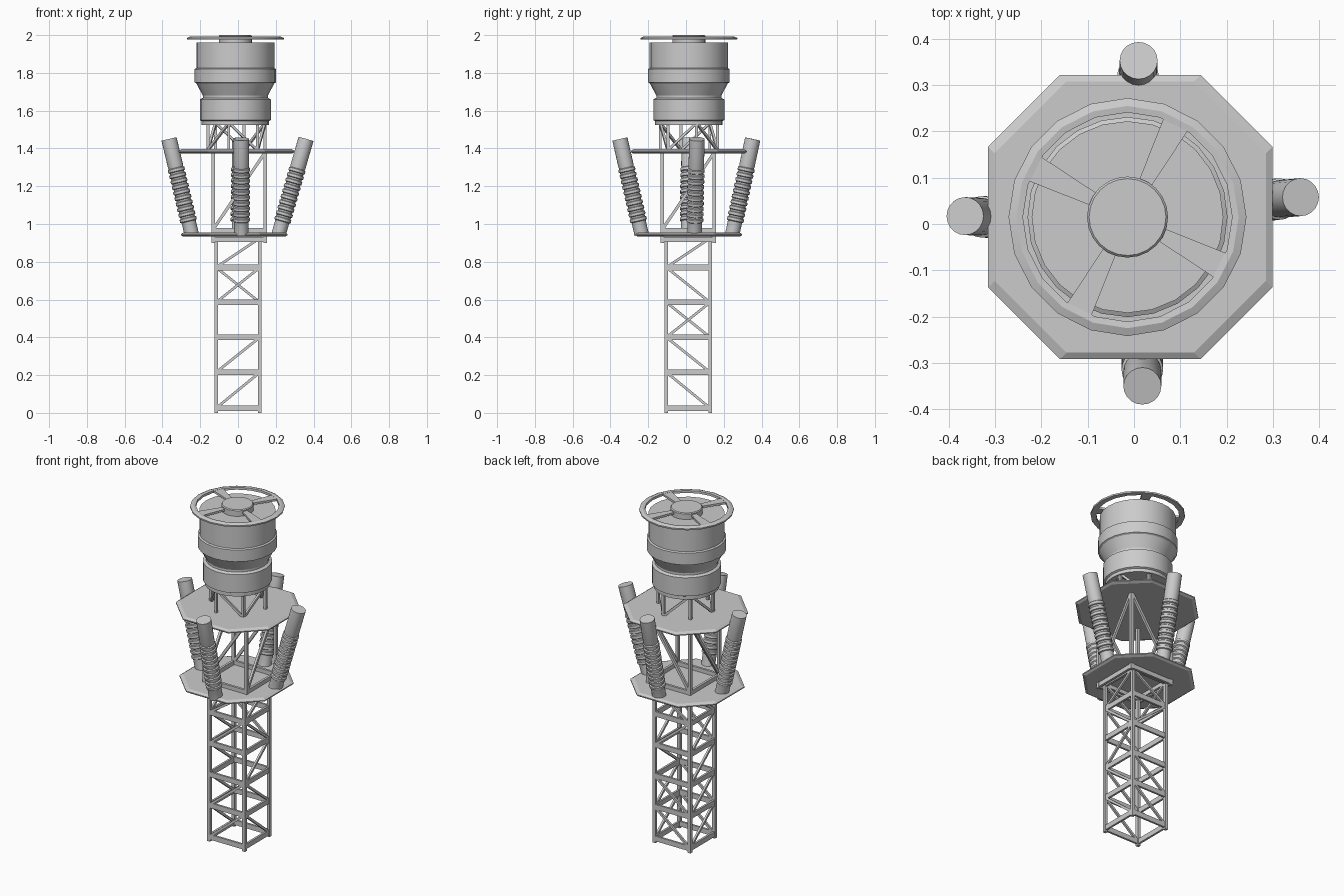
import bpy, bmesh, math
from mathutils import Vector, Matrix

if "Cube" in bpy.data.objects:
    bpy.data.objects.remove(bpy.data.objects["Cube"])


def finish(name, bm, smooth=False):
    bmesh.ops.recalc_face_normals(bm, faces=bm.faces)
    me = bpy.data.meshes.new(name)
    bm.to_mesh(me)
    bm.free()
    ob = bpy.data.objects.new(name, me)
    bpy.context.collection.objects.link(ob)
    if smooth:
        bpy.ops.object.select_all(action='DESELECT')
        ob.select_set(True)
        bpy.context.view_layer.objects.active = ob
        bpy.ops.object.shade_smooth_by_angle(angle=math.radians(28))
    return ob


def beam(bm, a, b, w, h):
    """Box from a to b, w wide sideways and h deep."""
    a, b = Vector(a), Vector(b)
    d = (b - a).normalized()
    ref = Vector((0, 1, 0)) if abs(d.z) > 0.999 else Vector((0, 0, 1))
    side = d.cross(ref).normalized()
    up = side.cross(d)
    rot = Matrix((side, up, d)).transposed().to_4x4()
    m = Matrix.Translation((a + b) / 2) @ rot @ Matrix.Diagonal((w, h, (b - a).length, 1))
    bmesh.ops.create_cube(bm, size=1, matrix=m)


def loft(bm, rings, closed=False):
    rings = [[bm.verts.new(p) for p in r] for r in rings]
    n = len(rings[0])
    pairs = list(zip(rings, rings[1:]))
    if closed:
        pairs.append((rings[-1], rings[0]))
    for r, s in pairs:
        for i in range(n):
            j = (i + 1) % n
            bm.faces.new((r[i], r[j], s[j], s[i]))
    if not closed:
        bm.faces.new(rings[0])
        bm.faces.new(rings[-1])


def lathe(name, profile, n, origin, axis=(0, 0, 1), closed=False):
    q = Vector((0, 0, 1)).rotation_difference(Vector(axis).normalized())
    o = Vector(origin)
    bm = bmesh.new()
    loft(bm, [[o + q @ Vector((r * math.cos(math.tau * i / n), r * math.sin(math.tau * i / n), z))
               for i in range(n)] for r, z in profile], closed)
    return finish(name, bm, True)


def octagon(cx, cy, a, cut, z):
    c = a - cut
    return [(cx + x, cy + y, z) for x, y in
            ((a, -c), (a, c), (c, a), (-c, a), (-a, c), (-a, -c), (-c, -a), (c, -a))]


def corners(cx, cy, h):
    # order: front-left, front-right, back-right, back-left
    return [(cx - h, cy - h), (cx + h, cy - h), (cx + h, cy + h), (cx - h, cy + h)]


# Lattice tower
T = corners(0, 0.012, 0.116)
LEVELS = [0.025, 0.215, 0.4, 0.585, 0.77, 0.925]
bm = bmesh.new()
for x, y in T:
    beam(bm, (x, y, 0), (x, y, 0.94), 0.018, 0.018)
finish("tower_legs", bm)

bm = bmesh.new()
for z in LEVELS:
    for i in range(4):
        beam(bm, (*T[i], z), (*T[(i + 1) % 4], z), 0.012, 0.03)
finish("tower_horizontals", bm)

# Each string lists the five bays of one face: u rises along the face, d falls
bm = bmesh.new()
for i, bays in enumerate(("uu.uu", "dduDu".lower(), "dd.ud", "uuuud")):
    p, q = T[i], T[(i + 1) % 4]
    for k, c in enumerate(bays):
        lo, hi = LEVELS[k], LEVELS[k + 1]
        if c == "u":
            beam(bm, (*p, lo), (*q, hi), 0.012, 0.014)
        elif c == "d":
            beam(bm, (*p, hi), (*q, lo), 0.012, 0.014)
finish("tower_diagonals", bm)

# Octagonal decks with chamfered rims
for name, cx, cy, a, cut, z in (("lower_deck", -0.02, 0.015, 0.282, 0.145, 0.945),
                                ("upper_deck", -0.008, 0.015, 0.307, 0.155, 1.385)):
    bm = bmesh.new()
    loft(bm, [octagon(cx, cy, a - s, cut, z + dz)
              for s, dz in ((0.012, -0.012), (0, -0.004), (0, 0.002), (0.014, 0.011))])
    finish(name, bm)

# Cage between the decks
C = corners(0.006, 0.012, 0.138)
bm = bmesh.new()
for i, (x, y) in enumerate(C):
    n = C[(i + 1) % 4]
    beam(bm, (x, y, 0.9), (x, y, 1.385), 0.018, 0.018)
    for z in (0.918, 0.967):
        beam(bm, (x, y, z), (*n, z), 0.014, 0.026)
    lo, hi = ((x, y), n) if i < 2 else (n, (x, y))
    beam(bm, (*lo, 0.97), (*hi, 1.38), 0.014, 0.016)
finish("cage_frame", bm)

# Tilted ribbed tubes: foot and head of each axis
TUBES = {"right": ((0.215, 0.045, 0.945), (0.36, 0.058, 1.45)),
         "left": ((-0.245, 0.012, 0.945), (-0.365, 0.017, 1.45)),
         "back": ((0.005, 0.245, 0.945), (0.01, 0.353, 1.45)),
         "front": ((0.018, -0.235, 0.945), (0.018, -0.35, 1.45))}
for side, (a, b) in TUBES.items():
    axis = Vector(b) - Vector(a)
    prof = [(0.038, 0), (0.038, 0.065)]
    for k in range(10):
        z = 0.07 + k * 0.03
        prof += [(0.039, z), (0.045, z + 0.004), (0.045, z + 0.018), (0.039, z + 0.022)]
    prof += [(0.041, 0.372), (0.041, axis.length)]
    lathe("tube_" + side, prof, 20, a, axis)

# Posts and braces carrying the drum
HX, HY = -0.008, 0.015
bm = bmesh.new()
for i in range(6):
    t, u = (math.radians(a) for a in (i * 60 + 15, i * 60 + 75))
    p = (HX + 0.157 * math.cos(t), HY + 0.157 * math.sin(t))
    q = (HX + 0.157 * math.cos(u), HY + 0.157 * math.sin(u))
    beam(bm, (*p, 1.385), (*p, 1.54), 0.015, 0.015)
    lo, hi = (p, q) if i % 2 else (q, p)
    beam(bm, (*lo, 1.39), (*hi, 1.535), 0.013, 0.013)
finish("drum_supports", bm)

# Stepped drum
HUB = (-0.014, 0.015, 0)
lathe("drum", [(0.178, 1.525), (0.178, 1.545), (0.188, 1.55), (0.188, 1.66), (0.172, 1.668),
               (0.172, 1.68), (0.207, 1.745), (0.216, 1.75), (0.216, 1.82), (0.207, 1.825),
               (0.207, 1.962)], 24, HUB)

# Hub, spokes and ring on top
lathe("top_hub", [(0.0875, 1.955), (0.0875, 1.995), (0.083, 2.0)], 24, HUB)
lathe("top_ring", [(0.226, 1.976), (0.256, 1.976), (0.257, 1.985), (0.24, 1.992), (0.226, 1.99)],
      20, HUB, closed=True)
bm = bmesh.new()
for k in range(4):
    t = math.radians(62.5 + 90 * k)
    d, s = Vector((math.cos(t), math.sin(t), 0)), Vector((-math.sin(t), math.cos(t), 0))
    o = Vector(HUB)
    loft(bm, [[o + d * r + s * w + Vector((0, 0, z)) for r, w in
               ((0.075, -0.014), (0.232, -0.03), (0.232, 0.03), (0.075, 0.014))]
              for z in (1.977, 1.989)])
finish("top_spokes", bm)
